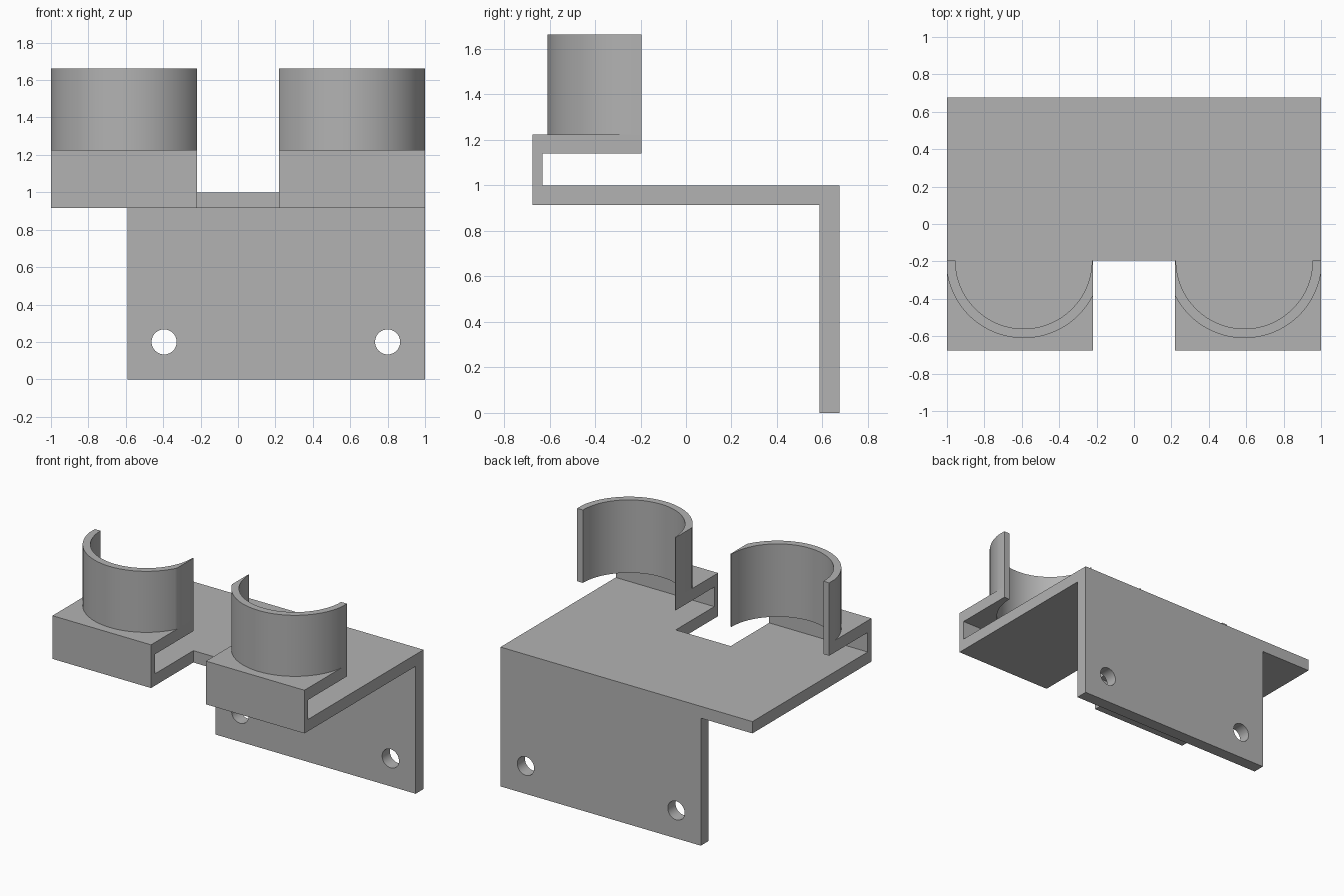
import bpy
import bmesh
from math import acos, cos, sin, pi
from mathutils import Vector

cube = bpy.data.objects.get("Cube")
if cube:
    bpy.data.objects.remove(cube)

grey = bpy.data.materials.new("plain_grey")
grey.use_nodes = True
colour = (0.45, 0.45, 0.45, 1)
grey.diffuse_color = colour
grey.node_tree.nodes["Principled BSDF"].inputs["Base Color"].default_value = colour

# Main dimensions
BACK, FRONT, NOTCH = 0.675, -0.675, -0.195
GAP, SIDE = 0.218, 1.0
PLATE_LOW, PLATE_TOP = 0.915, 1.0
SHELF_LOW, SHELF_TOP, RING_TOP = 1.14, 1.225, 1.663
CX, R_OUT, R_IN = 0.59, 0.415, 0.365


def prism(name, outline, axis, start, end):
    """Extrude a 2D outline along an axis: x takes (y, z), y (x, z), z (x, y)."""
    i = "xyz".index(axis)

    def place(p):
        co = list(p)
        co.insert(i, start)
        return co

    bm = bmesh.new()
    face = bm.faces.new([bm.verts.new(place(p)) for p in outline])
    new = bmesh.ops.extrude_face_region(bm, geom=[face])["geom"]
    move = Vector((0, 0, 0))
    move[i] = end - start
    bmesh.ops.translate(bm, verts=[g for g in new if isinstance(g, bmesh.types.BMVert)], vec=move)
    bmesh.ops.recalc_face_normals(bm, faces=bm.faces)
    mesh = bpy.data.meshes.new(name)
    bm.to_mesh(mesh)
    bm.free()
    mesh.materials.append(grey)
    obj = bpy.data.objects.new(name, mesh)
    bpy.context.collection.objects.link(obj)
    return obj


def select(obj):
    bpy.ops.object.select_all(action="DESELECT")
    obj.select_set(True)
    bpy.context.view_layer.objects.active = obj


def cut(obj, cutter):
    mod = obj.modifiers.new("cut", "BOOLEAN")
    mod.operation = "DIFFERENCE"
    mod.solver = "EXACT"
    mod.object = cutter
    select(obj)
    bpy.ops.object.modifier_apply(modifier=mod.name)
    bpy.data.objects.remove(cutter)


def smooth(obj):
    select(obj)
    bpy.ops.object.shade_smooth_by_angle(angle=pi / 6)


def arc(x, y, r, a, b, n=64):
    return [(x + r * cos(a + (b - a) * k / n), y + r * sin(a + (b - a) * k / n))
            for k in range(n + 1)]


def rect(x0, x1, y0, y1):
    return [(x0, y0), (x1, y0), (x1, y1), (x0, y1)]


# Flat top plate with a notch between its two front tabs
half = [(SIDE, BACK), (SIDE, FRONT), (GAP, FRONT), (GAP, NOTCH)]
prism("top_plate", half + [(-x, y) for x, y in reversed(half)], "z", PLATE_LOW, PLATE_TOP)

# Back wall with two screw holes
wall = prism("back_wall", rect(-0.59, SIDE, 0, PLATE_LOW), "y", 0.587, BACK)
for x in (-0.395, 0.80):
    cut(wall, prism("hole_cutter", arc(x, 0.2, 0.067, 0, 2 * pi, 48)[:-1], "y", 0.5, 0.8))
smooth(wall)

# Folded lip and shelf on each tab, with a half-round cut in the shelf
hook = [(FRONT, PLATE_TOP), (FRONT, SHELF_TOP), (NOTCH, SHELF_TOP),
        (NOTCH, SHELF_LOW), (-0.632, SHELF_LOW), (-0.632, PLATE_TOP)]
shelf = prism("left_hooked_shelf", hook, "x", GAP, SIDE)
cut(shelf, prism("round_cutter", arc(CX, NOTCH, R_IN, 0, 2 * pi, 128)[:-1], "z", 1.08, 1.4))
smooth(shelf)

# Half-ring holder, its outer wall trimmed flush with the tab sides
outer = arc(CX, NOTCH, R_OUT, -acos((SIDE - CX) / R_OUT), -acos((GAP - CX) / R_OUT))
inner = arc(CX, NOTCH, R_IN, -pi, 0)
outline = [(SIDE, NOTCH)] + outer + [(GAP, NOTCH)] + inner
ring = prism("left_half_ring", outline, "z", SHELF_TOP, RING_TOP)
smooth(ring)

# Mirrored copies on the right
for part in (shelf, ring):
    copy = part.copy()
    copy.data = part.data.copy()
    copy.name = part.name.replace("left", "right")
    bpy.context.collection.objects.link(copy)
    bm = bmesh.new()
    bm.from_mesh(copy.data)
    bmesh.ops.scale(bm, vec=(-1, 1, 1), verts=bm.verts)
    bmesh.ops.reverse_faces(bm, faces=bm.faces)
    bm.to_mesh(copy.data)
    bm.free()
